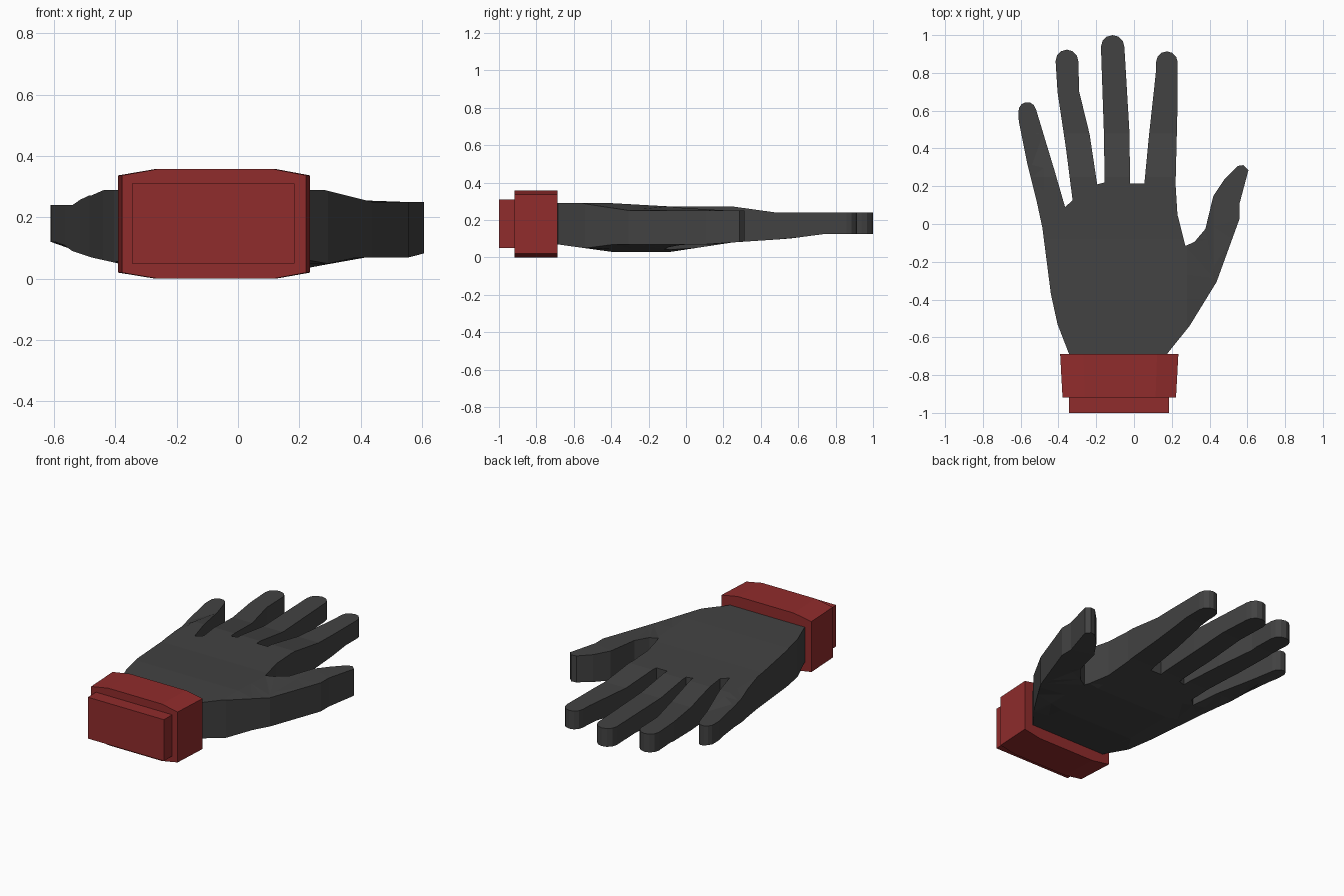
import bpy, bmesh
from math import cos, sin, radians

if "Cube" in bpy.data.objects:
    bpy.data.objects.remove(bpy.data.objects["Cube"])


def material(name, color):
    m = bpy.data.materials.new(name)
    m.diffuse_color = (*color, 1)
    m.use_nodes = True
    m.node_tree.nodes["Principled BSDF"].inputs["Base Color"].default_value = m.diffuse_color
    return m


def add_object(name, bm, mat):
    bmesh.ops.recalc_face_normals(bm, faces=bm.faces)
    me = bpy.data.meshes.new(name)
    bm.to_mesh(me)
    bm.free()
    me.materials.append(mat)
    ob = bpy.data.objects.new(name, me)
    bpy.context.collection.objects.link(ob)
    return ob


def lerp_table(table, t):
    if t <= table[0][0]:
        return table[0][1]
    for (a, u), (b, v) in zip(table, table[1:]):
        if t <= b:
            return u + (v - u) * (t - a) / (b - a)
    return table[-1][1]


def tip(cx, cy, r, lean=0, n=6):
    """Rounded fingertip, running from its left to its right side."""
    angles = [radians(180 + lean - 180 * i / n) for i in range(n + 1)]
    return [(cx + r * cos(a), cy + r * sin(a)) for a in angles]


black = material("dark_fabric", (0.055, 0.055, 0.055))
red = material("red_cuff", (0.28, 0.025, 0.025))

# Hand outline seen from above, clockwise from the left of the wrist
outline = [(-.345, -.70), (-.345, -.685), (-.405, -.53), (-.44, -.37), (-.485, -.02)]
# little finger
outline += [(-.515, .12), (-.565, .32), (-.61, .545)]
outline += tip(-.565, .598, .047, 12) + [(-.42, .28), (-.365, .09), (-.325, .125)]
# ring finger
outline += [(-.36, .40), (-.405, .70)]
outline += tip(-.355, .863, .06) + [(-.29, .70), (-.235, .475), (-.195, .21), (-.155, .22)]
# middle finger
outline += [(-.16, .5)] + tip(-.113, .938, .062) + [(-.025, .5), (-.02, .215)]
# index finger
outline += [(.055, .215), (.08, .475), (.115, .795)]
outline += tip(.174, .857, .057) + [(.23, .61), (.22, .21), (.23, .05), (.272, -.116)]
# thumb
outline += [(.32, -.095), (.378, -.026), (.42, .148), (.48, .238), (.548, .307),
            (.58, .312), (.606, .286), (.558, .106), (.558, .026), (.437, -.307),
            (.294, -.54), (.177, -.685), (.177, -.70)]

# Height of the back and palm of the hand along y and across x
top_y = [(-.69, .29), (-.4, .29), (-.08, .272), (.25, .272), (.48, .24)]
top_x = [(-.54, .24), (-.49, .275), (-.44, .29), (.28, .29), (.44, .25)]
low_y = [(-.69, .07), (-.4, .03), (-.08, .03), (.25, .08), (.55, .10), (.74, .125)]
low_x = [(-.58, .12), (-.54, .09), (-.48, .07), (-.39, .05), (-.3, .03),
         (.2, .03), (.28, .045), (.39, .07)]

# Hand: flat outline, sliced, extruded, then sculpted by the height tables
bm = bmesh.new()
face = bm.faces.new([bm.verts.new((x, y, 0)) for x, y in outline])
bmesh.ops.triangulate(bm, faces=[face])
cuts = [((0, y, 0), (0, 1, 0)) for y in (-.4, -.08, .25, .48, .74)]
cuts += [((x, 0, 0), (1, 0, 0)) for x in (-.54, -.48, -.44, -.3, .2, .28, .42)]
for co, no in cuts:
    bmesh.ops.bisect_plane(bm, geom=bm.verts[:] + bm.edges[:] + bm.faces[:],
                           dist=1e-4, plane_co=co, plane_no=no)
bmesh.ops.triangulate(bm, faces=bm.faces[:])
ext = bmesh.ops.extrude_face_region(bm, geom=bm.faces[:], use_keep_orig=True)
upper = {g for g in ext["geom"] if isinstance(g, bmesh.types.BMVert)}
for v in bm.verts:
    x, y, _ = v.co
    if v in upper:
        v.co.z = min(lerp_table(top_y, y), lerp_table(top_x, x))
    else:
        v.co.z = max(lerp_table(low_y, y), lerp_table(low_x, x))
add_object("hand", bm, black)

# Cuff: faceted band, slightly narrower at the wrist end
section = [(-.19, 0), (.2, 0), (.313, .02), (.313, .337),
           (.2, .358), (-.19, .358), (-.313, .337), (-.313, .02)]
bm = bmesh.new()
rings = [[bm.verts.new((-.078 + x * s, y, z)) for x, z in section]
         for y, s in ((-.918, .96), (-.688, 1))]
for r in rings:
    bm.faces.new(r)
for i in range(8):
    j = (i + 1) % 8
    bm.faces.new((rings[0][i], rings[0][j], rings[1][j], rings[1][i]))
add_object("cuff", bm, red)

# Wrist end: smaller block behind the cuff
bm = bmesh.new()
bmesh.ops.create_cube(bm, size=1)
for v in bm.verts:
    v.co = (-.08 + v.co.x * .53, -.95 + v.co.y * .1, .18 + v.co.z * .26)
add_object("wrist_end", bm, red)
